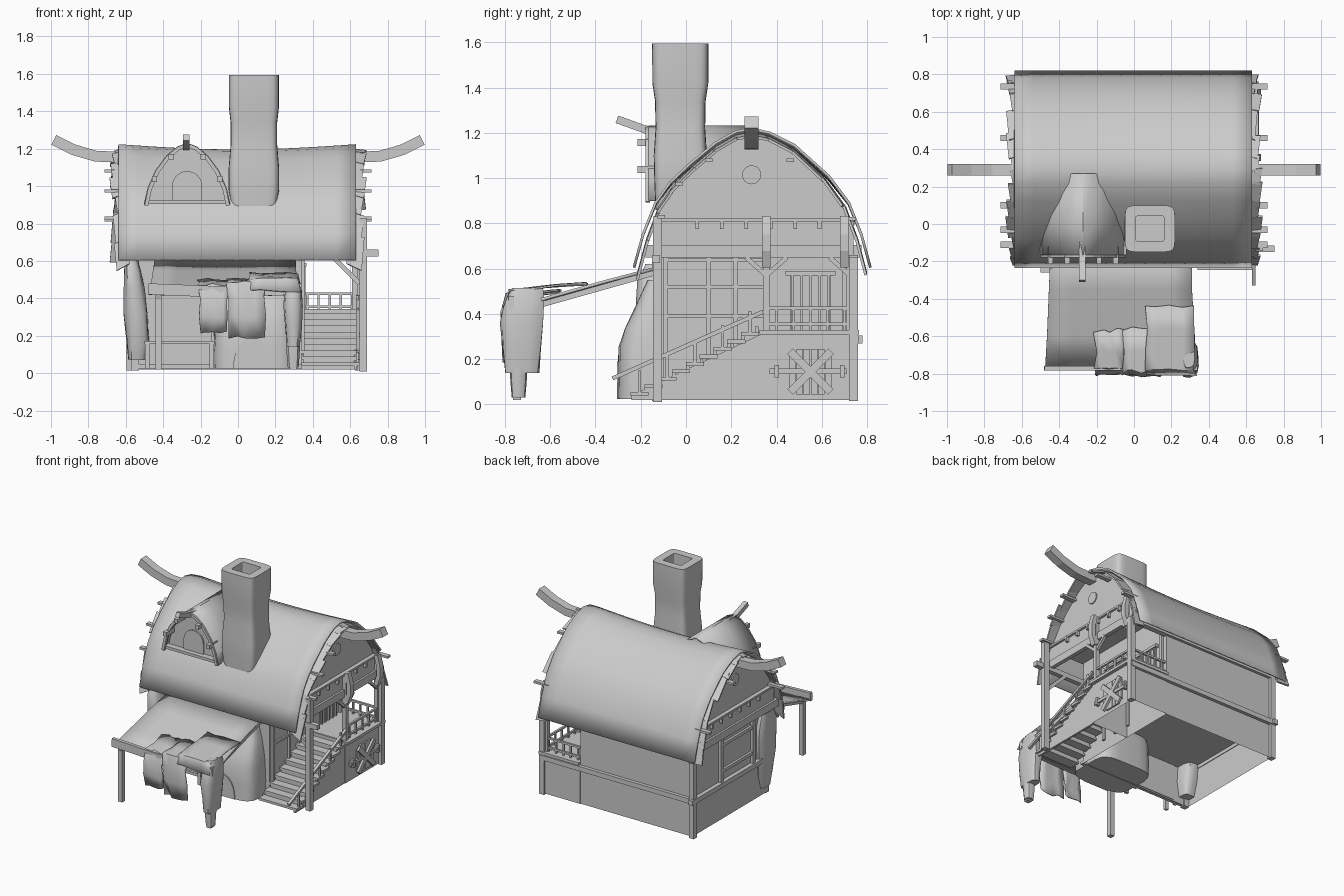
import bpy, math, random
from mathutils import Vector

if "Cube" in bpy.data.objects:
    bpy.data.objects.remove(bpy.data.objects["Cube"])
random.seed(4)


def mesh(name, verts, faces, smooth=False, thick=0):
    me = bpy.data.meshes.new(name)
    me.from_pydata([tuple(v) for v in verts], [], faces)
    ob = bpy.data.objects.new(name, me)
    bpy.context.collection.objects.link(ob)
    bpy.ops.object.select_all(action='DESELECT')
    ob.select_set(True)
    bpy.context.view_layer.objects.active = ob
    bpy.ops.object.mode_set(mode='EDIT')
    bpy.ops.mesh.select_all(action='SELECT')
    bpy.ops.mesh.normals_make_consistent(inside=False)
    bpy.ops.object.mode_set(mode='OBJECT')
    if smooth:
        bpy.ops.object.shade_smooth_by_angle(angle=math.radians(40))
    if thick:
        m = ob.modifiers.new("thickness", 'SOLIDIFY')
        m.thickness, m.offset = thick, 0
    return ob


def loft(name, rings, closed=True, smooth=True, thick=0, caps=True):
    n = len(rings[0])
    faces = []
    for r in range(len(rings) - 1):
        for i in range(n if closed else n - 1):
            j = (i + 1) % n
            faces.append((r * n + i, r * n + j, (r + 1) * n + j, (r + 1) * n + i))
    if closed and caps:
        faces += [tuple(range(n)), tuple(range((len(rings) - 1) * n, len(rings) * n))]
    return mesh(name, [v for r in rings for v in r], faces, smooth, thick)


def box(name, x, y, z, caps=True):
    return loft(name, [[(x[0], y[0], k), (x[1], y[0], k), (x[1], y[1], k), (x[0], y[1], k)] for k in z],
                smooth=False, caps=caps)


def beam(name, pts, w, h, side):
    """Rectangular bar along a path; side is the width direction."""
    pts, s = [Vector(p) for p in pts], Vector(side)
    rings = []
    for i, p in enumerate(pts):
        d = (pts[min(i + 1, len(pts) - 1)] - pts[max(i - 1, 0)]).normalized()
        u = d.cross(s).normalized()
        rings.append([p + s * w / 2 * a + u * h / 2 * b for a, b in ((1, 1), (-1, 1), (-1, -1), (1, -1))])
    return loft(name, rings, smooth=False)


def prism_x(name, prof, x0, x1):
    return loft(name, [[(x, y, z) for y, z in prof] for x in (x0, x1)], smooth=False)


def ring(cx, cy, hx, hy, z, n=20, p=0.5, jit=0):
    out = []
    for i in range(n):
        a = math.tau * (i + .5) / n
        c, s = math.cos(a), math.sin(a)
        k = 1 + random.uniform(-jit, jit)
        out.append((cx + hx * k * math.copysign(abs(c) ** p, c), cy + hy * k * math.copysign(abs(s) ** p, s), z))
    return out


# main roof: arched profile with a sagging ridge
arch = [(-.23, .605), (-.19, .75), (-.135, .89), (-.07, .98), (.02, 1.065), (.13, 1.155), (.22, 1.205), (.29, 1.218),
        (.37, 1.20), (.48, 1.145), (.63, 1.01), (.72, .89), (.775, .75), (.815, .605)]
roof = []
for i in range(13):
    x = -.64 + 1.27 * i / 12
    sag = .028 * math.sin(math.pi * i / 12)
    roof.append([(x, y, z - sag * max(0, (z - .8) / .42)) for y, z in arch])
loft("roof", roof, closed=False, thick=.012)

# gables, edge shingles, purlin ends and curved ridge horns on both ends
inner = [(.29 + (y - .29) * .96, z - .02) for y, z in arch]
for s in (-1, 1):
    prism_x("gable_wall", [(-.14, .8)] + inner[2:-2] + [(.735, .8)], s * .585, s * .6)
    for a, b in zip(inner[:-1], inner[1:]):
        A, B = Vector((0, *a)), Vector((0, *b))
        d, f = (B - A) * .18, random.uniform(.655, .69)
        drop = Vector((0, 0, -.012))
        mesh("edge_shingle", [A + Vector((s * .58, 0, 0)), B + Vector((s * .58, 0, 0)),
             B + d * random.uniform(-1, 1) + drop + Vector((s * f, 0, 0)), A - d + drop + Vector((s * (f - .015), 0, 0))],
             [(0, 1, 2, 3)], thick=.012)
    for y, z in ((-.11, .83), (-.03, .975), (.10, 1.08), (.46, 1.08), (.735, .82)):
        box("purlin_end", (s * .59, s * .715), (y - .017, y + .017), (z - .008, z + .008))
    beam("ridge_horn", [(s * .5, .29, 1.165), (s * .64, .29, 1.155), (s * .76, .29, 1.16), (s * .88, .29, 1.195),
                        (s * .985, .29, 1.247)], .062, .058, (0, 1, 0))
    disc = [(.29 + .042 * math.cos(math.tau * k / 16), 1.015 + .042 * math.sin(math.tau * k / 16)) for k in range(16)]
    prism_x("round_window", disc, s * .595, s * .608)
    # boarded band under the gable
    box("gable_band", (s * .6, s * .615), (-.145, .74), (.70, .815))
    box("gable_band_beam", (s * .6, s * .63), (-.18, .775), (.65, .705))
    box("gable_tie_beam", (s * .6, s * .63), (-.14, .73), (.808, .822))
    for k in range(6):
        y = .05 + .108 * k
        box("joist_end", (s * .6, s * .635), (y - .008, y + .008), (.775, .808))

# house body: open underneath, with an upper floor
box("main_walls", (-.57, .34), (-.12, .74), (.02, .81), caps=False)
box("upper_floor", (-.57, .34), (-.12, .74), (.295, .31))
box("attic_floor", (-.6, .6), (-.13, .745), (.79, .81))
box("lower_store", (.34, .64), (.33, .745), (.02, .31), caps=False)
box("back_mid_beam", (-.6, .66), (.73, .765), (.27, .305))
box("left_mid_beam", (-.6, -.565), (-.14, .78), (.27, .305))
for x, y in ((-.575, .74), (.645, .74), (-.55, -.13)):
    box("corner_post", (x - .02, x + .02), (y - .02, y + .02), (.015, .65))
box("sill_beam", (-.55, .34), (-.15, -.12), (.025, .045))
box("eave_beam_front", (-.58, .75), (-.15, -.115), (.625, .66))
box("eave_beam_back", (-.6, .65), (.72, .76), (.625, .66))

# left wall window frame
for y in (.05, .42):
    box("left_window_post", (-.59, -.565), (y - .014, y + .014), (.305, .62))
for z in (.38, .57):
    box("left_window_rail", (-.587, -.565), (.05, .42), (z - .012, z + .012))

# timber framing and barred window on the balcony wall
for y in (-.09, .1, .22, .35, .70):
    box("wall_stud", (.335, .355), (y - .01, y + .01), (.1, .65))
for z in (.39, .52, .64):
    box("wall_rail", (.335, .352), (-.1, .35), (z - .008, z + .008))
box("balcony_door", (.335, .35), (.46, .64), (.32, .57))
for k in range(5):
    y = .47 + .04 * k
    box("door_bar", (.345, .36), (y - .006, y + .006), (.32, .58))
box("door_lintel", (.335, .365), (.44, .66), (.57, .59))

# balcony deck, posts, brackets and railings
box("balcony_deck", (.34, .665), (.325, .765), (.31, .33))
box("tall_front_post", (.65, .69), (-.145, -.105), (.01, .83))
for y in (.355, .70):
    beam("curved_bracket", [(.645, y, .83), (.665, y, .75), (.665, y, .68), (.64, y, .61)], .038, .03, (0, 1, 0))
for y in (.355, .725):
    box("balcony_post", (.61, .64), (y - .015, y + .015), (.32, .81))
    for d in (-1, 1):
        if y < .5 or d < 0:
            beam("post_brace", [(.625, y, .57), (.625, y + d * .09, .65)], .02, .02, (1, 0, 0))
beam("corner_brace", [(.65, -.125, .48), (.5, -.125, .63)], .02, .025, (0, 1, 0))
for z in (.355, .425):
    box("side_rail", (.62, .635), (.355, .73), (z - .007, z + .007))
    box("back_rail", (.34, .63), (.717, .732), (z - .007, z + .007))
for k in range(5):
    y, x = .40 + .075 * k, .37 + .06 * k
    box("side_baluster", (.621, .633), (y - .006, y + .006), (.33, .425))
    box("back_baluster", (x - .006, x + .006), (.718, .73), (.33, .425))

# staircase with side panel and handrail
for k in range(9):
    y, z = -.205 + .061 * k, .05 + .033 * k
    box("stair_tread", (.34, .65), (y - .04, y + .04), (z - .011, z + .006))
    box("stair_riser", (.35, .63), (y + .022, y + .037), (z, z + .03))
    if k % 2 == 0:
        box("stair_baluster", (.632, .645), (y - .007, y + .007), (z, z + .10))
prism_x("stair_side_panel", [(-.24, .02), (-.24, .04), (.33, .31), (.33, .02)], .62, .635)
beam("stair_handrail", [(.64, -.325, .115), (.64, .34, .41)], .02, .018, (1, 0, 0))

# crossed plank hatch on the store wall
for k in range(6):
    y = .47 + .032 * k
    h = .10 if 0 < k < 5 else .075
    box("hatch_plank", (.64, .652), (y - .014, y + .014), (.145 - h, .145 + h))
for d in (-1, 1):
    beam("hatch_cross", [(.66, .46, .145 - d * .09), (.66, .64, .145 + d * .09)], .016, .035, (1, 0, 0))
box("hatch_bar", (.645, .66), (.37, .71), (.135, .158))
for y in (.40, .69):
    box("hatch_bracket", (.64, .668), (y - .01, y + .01), (.12, .175))

# chimney: squarish wavy stack with a flue opening
stack = [(.86, .115, .11), (.98, .135, .115), (1.1, .135, .118), (1.22, .125, .11), (1.34, .125, .112),
         (1.42, .134, .124), (1.595, .134, .125), (1.595, .075, .068), (1.4, .075, .068)]
loft("chimney", [ring(.085, -.025, a, b, z, 24, .3 if a > .1 else .12) for z, a, b in stack])

# fireplace bulge on the front wall with arched opening
bulge = [(.025, .22, .18), (.13, .22, .18), (.25, .215, .178), (.34, .205, .15), (.43, .19, .105), (.55, .16, .05)]
loft("fireplace", [ring(.09, -.12, a, b, z, 24, .45, .012) for z, a, b in bulge])
door = [(.105 * math.cos(math.pi * k / 12), .04 + .15 * math.sin(math.pi * k / 12)) for k in range(13)]
door = [(.105, .025)] + door + [(-.105, .025)]
loft("fireplace_opening", [[(.08 + x, y, z) for x, z in door] for y in (-.25, -.306)], smooth=False)

# lumpy overgrowth at the left front corner
loft("corner_growth", [ring(x, -.11, a, b, z, 14, .6, .06) for z, x, a, b in (
    (.07, -.54, .045, .06), (.18, -.535, .06, .09), (.32, -.545, .065, .10), (.45, -.555, .055, .11),
    (.55, -.565, .045, .10), (.62, -.57, .03, .07))])

# awning with front board and posts
loft("awning", [[(x0 + (x1 - x0) * t / 6, y, z - .008 * math.sin(math.pi * t / 6)) for t in range(7)] for x0, x1, y, z in (
    (-.445, .31, -.12, .605), (-.455, .31, -.35, .545), (-.465, .325, -.6, .475), (-.475, .335, -.77, .425))],
     closed=False, thick=.014)
beam("awning_front_board", [(-.48, -.772, .45), (-.1, -.772, .435), (.34, -.772, .45)], .025, .06, (0, 1, 0))
for x in (-.425, .295):
    box("awning_post", (x - .017, x + .017), (-.765, -.73), (.02, .43))
    beam("awning_rafter", [(x, -.13, .585), (x, -.77, .405)], .025, .025, (1, 0, 0))


# cloth draped over the awning edge
def drape(name, x0, x1, path, jit=.012):
    rows = []
    for y, z in path:
        rows.append([(x0 + (x1 - x0) * t / 4 + random.uniform(-jit, jit), y + random.uniform(-jit, jit),
                      z + random.uniform(-jit, jit) * .6) for t in range(5)])
    loft(name, rows, closed=False, thick=.008)


drape("cloth_left", -.21, -.05, [(-.57, .50), (-.68, .485), (-.78, .47), (-.80, .40), (-.795, .30), (-.79, .22)])
drape("cloth_middle", -.06, .14, [(-.56, .505), (-.68, .495), (-.785, .485), (-.81, .41), (-.80, .30), (-.795, .19)])
drape("cloth_right", .06, .33, [(-.44, .535), (-.56, .525), (-.68, .515), (-.77, .50), (-.80, .44)])
loft("post_wrap", [ring(.295, y, a, b, z, 14, .7, .07) for z, y, a, b in (
    (.14, -.725, .035, .075), (.24, -.725, .045, .085), (.36, -.725, .05, .095), (.46, -.715, .045, .09),
    (.515, -.70, .03, .07))])
loft("post_foot", [ring(.295, -.74, a, a, z, 10, .8) for z, a in ((.03, .03), (.1, .036), (.19, .04))])

# bench, door and studs by the front wall
box("bench_top", (-.5, -.125), (-.26, -.14), (.155, .172))
for x in (-.485, -.14):
    for y in (-.245, -.155):
        box("bench_leg", (x - .012, x + .012), (y - .01, y + .01), (.025, .155))
box("front_door", (-.43, -.15), (-.135, -.115), (.03, .42))
for x in (-.43, -.15):
    box("front_stud", (x - .012, x + .012), (-.14, -.115), (.03, .62))

# dormer: pointed arch roof running back into the main roof
half = [(.225, .9), (.205, .99), (.165, 1.08), (.105, 1.16), (.05, 1.205), (0, 1.225)]
ogive = [(-x, z) for x, z in half] + [(x, z) for x, z in half[-2::-1]]
dx = -.272
loft("dormer_roof", [[(dx + x, y, z) for x, z in ogive] for y in (-.165, 0, .27)], closed=False, thick=.014)
loft("dormer_wall", [[(dx + x * .95, y, z - .008) for x, z in ogive] for y in (-.12, .1)], smooth=False)
box("dormer_sill", (dx - .225, dx + .225), (-.165, -.11), (.905, .925))
win = [(.08 * math.cos(math.pi * k / 12), 1.0 + .08 * math.sin(math.pi * k / 12)) for k in range(13)]
win = [(.08, .925)] + win + [(-.08, .925)]
loft("dormer_window", [[(dx + x, y, z) for x, z in win] for y in (-.13, -.11)], smooth=False)
beam("dormer_ridge", [(dx - .005, -.305, 1.26), (dx - .005, -.18, 1.215), (dx, .0, 1.20)], .034, .035, (1, 0, 0))
for s in (-1, 1):
    beam("dormer_rib", [(dx + s * x * .97, -.168, z - .005) for x, z in half], .02, .02, (0, 1, 0))
    for x, z in ((.175, 1.035), (.085, 1.155)):
        box("dormer_purlin", (dx + s * x - .014, dx + s * x + .014), (-.215, -.12), (z - .012, z + .018))
